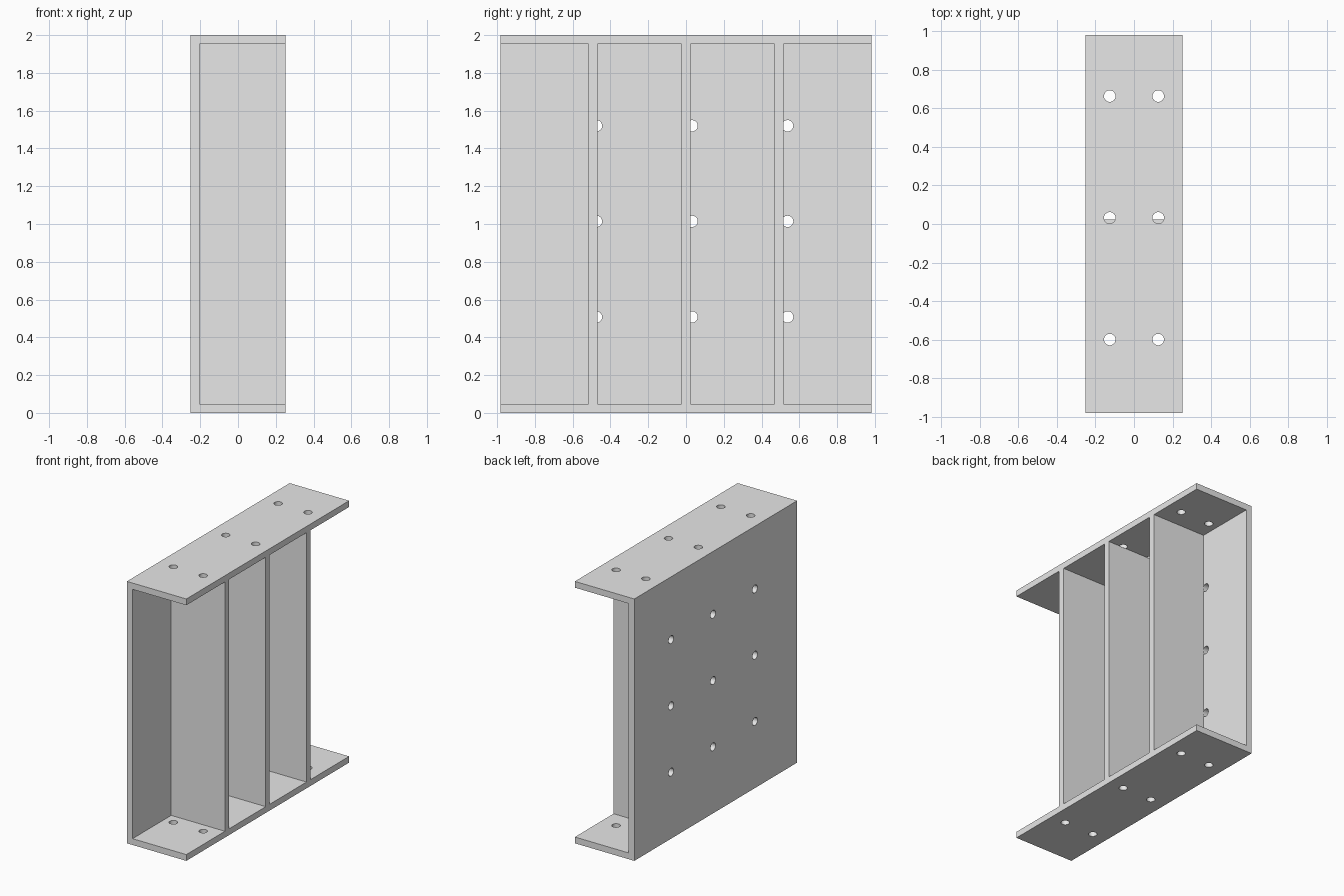
import bpy, bmesh, math
from mathutils import Matrix, Vector

if "Cube" in bpy.data.objects:
    bpy.data.objects.remove(bpy.data.objects["Cube"])

HX, HY, H = 0.251, 0.982, 2.0      # half depth, half width, height
T = 0.048                          # wall thickness
RIBS = (-0.492, 0.0, 0.492)        # rib centres along y
HOLE_R = 0.03

steel = bpy.data.materials.new("grey steel")
steel.diffuse_color = (0.8, 0.8, 0.8, 1)
steel.use_nodes = True
steel.node_tree.nodes["Principled BSDF"].inputs["Base Color"].default_value = steel.diffuse_color


def add_box(bm, lo, hi):
    lo, hi = Vector(lo), Vector(hi)
    m = Matrix.Translation((lo + hi) / 2) @ Matrix.Diagonal((*(hi - lo), 1))
    bmesh.ops.create_cube(bm, size=1, matrix=m)


def add_drill(bm, start, direction):
    # a bore that starts outside the wall and stops just past its inner face
    a, d = Vector(start), Vector(direction)
    length = 0.05 + T + 0.001
    mid = a + d * (length / 2 - 0.05)
    m = Matrix.Translation(mid) @ d.to_track_quat('Z', 'Y').to_matrix().to_4x4()
    bmesh.ops.create_cone(bm, cap_ends=True, segments=32, radius1=HOLE_R,
                          radius2=HOLE_R, depth=length, matrix=m)


def make_object(name, bm):
    me = bpy.data.meshes.new(name)
    bm.to_mesh(me)
    bm.free()
    me.materials.append(steel)
    ob = bpy.data.objects.new(name, me)
    bpy.context.collection.objects.link(ob)
    return ob


def cut(target, cutter):
    cutter.hide_render = True
    mod = target.modifiers.new("cut", 'BOOLEAN')
    mod.operation, mod.solver, mod.object = 'DIFFERENCE', 'EXACT', cutter
    bpy.context.view_layer.objects.active = target
    bpy.ops.object.modifier_apply(modifier=mod.name)
    bpy.data.objects.remove(cutter)


# solid block for the ribbed channel
bm = bmesh.new()
add_box(bm, (-HX, -HY, 0), (HX, HY, H))
channel = make_object("ribbed_channel", bm)

# open bays between the ribs, leaving back web, flanges and ribs
bm = bmesh.new()
starts = [-HY - 0.1] + [y + T / 2 for y in RIBS]
ends = [y - T / 2 for y in RIBS] + [HY + 0.1]
for y0, y1 in zip(starts, ends):
    add_box(bm, (-HX + T, y0, T), (HX + 0.1, y1, H - T))
cut(channel, make_object("bay_cutter", bm))

# bolt holes: 2 x 3 in each flange, 3 x 3 in the web
bm = bmesh.new()
for i in (-1, 0, 1):
    for x in (-0.126, 0.126):
        y = 0.032 + i * 0.632
        add_drill(bm, (x, y, H), (0, 0, -1))
        add_drill(bm, (x, y, 0), (0, 0, 1))
    for j in (-1, 0, 1):
        add_drill(bm, (-HX, 0.032 + i * 0.506, 1.014 + j * 0.506), (1, 0, 0))
cut(channel, make_object("hole_cutter", bm))

# smooth bores, crisp plate edges
bpy.ops.object.select_all(action='DESELECT')
channel.select_set(True)
bpy.context.view_layer.objects.active = channel
bpy.ops.object.shade_smooth_by_angle(angle=math.radians(30))
